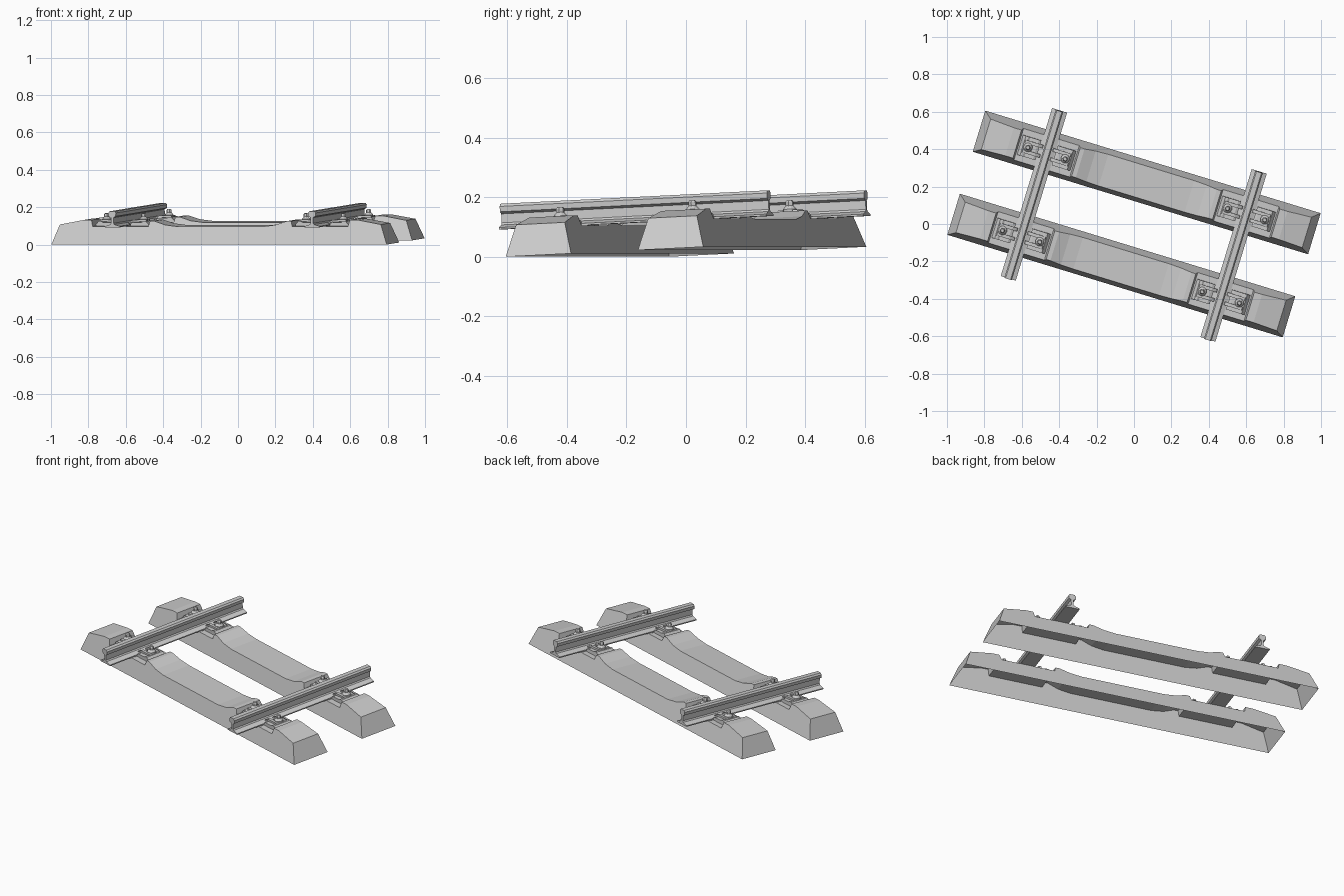
import bpy, bmesh, math
from mathutils import Matrix

cube = bpy.data.objects.get("Cube")
if cube:
    bpy.data.objects.remove(cube, do_unlink=True)

# One plain grey for everything
grey = bpy.data.materials.new("light_grey")
grey.use_nodes = True
COL = (0.6, 0.6, 0.6, 1)
grey.diffuse_color = COL
grey.node_tree.nodes["Principled BSDF"].inputs["Base Color"].default_value = COL

# The track climbs gently along its length and is turned about z
PLACE = (Matrix.Translation((0, 0, 0.0167)) @ Matrix.Rotation(math.radians(-17), 4, 'Z')
         @ Matrix.Rotation(0.048, 4, 'X'))
SLEEPER_Y, RAIL_X, RAIL_LEN = 0.2325, 0.558, 0.94


def finish(name, bm, local=Matrix(), fix=True):
    if fix:
        bmesh.ops.recalc_face_normals(bm, faces=bm.faces)
    mesh = bpy.data.meshes.new(name)
    bm.to_mesh(mesh)
    bm.free()
    mesh.materials.append(grey)
    ob = bpy.data.objects.new(name, mesh)
    bpy.context.collection.objects.link(ob)
    ob.matrix_world = PLACE @ local
    return ob


def extrude_profile(bm, pts, length, y0=0.0):
    """Closed x-z profile extruded along y, centred on y0."""
    ends = [[bm.verts.new((x, y0 + s * length / 2, z)) for x, z in pts] for s in (-1, 1)]
    n = len(pts)
    for i in range(n):
        j = (i + 1) % n
        bm.faces.new((ends[0][i], ends[0][j], ends[1][j], ends[1][i]))
    bm.faces.new(ends[0])
    bm.faces.new(ends[1][::-1])


def lathe(bm, x, z0, rings, sides):
    """Stack of (radius, height) rings around a vertical axis."""
    loops = [[bm.verts.new((x + r * math.cos(2 * math.pi * k / sides),
                            r * math.sin(2 * math.pi * k / sides), z0 + h))
              for k in range(sides)] for r, h in rings]
    for a, b in zip(loops, loops[1:]):
        for k in range(sides):
            m = (k + 1) % sides
            bm.faces.new((a[k], a[m], b[m], b[k]))
    bm.faces.new(loops[0][::-1])
    bm.faces.new(loops[-1])


# Concrete sleeper: hollow shell, tapered walls, recessed rail seats
HALF = [(0.24, 0.095), (0.31, 0.104), (0.37, 0.124), (0.394, 0.124), (0.402, 0.096),
        (0.714, 0.096), (0.722, 0.13), (0.765, 0.13), (0.897, 0.106)]
STATIONS = [(-x, z) for x, z in reversed(HALF)] + HALF


def sleeper(name, y):
    bm = bmesh.new()
    rows = []
    for i, (x, z) in enumerate(STATIONS):
        foot = math.copysign(0.9375, x) if i in (0, len(STATIONS) - 1) else x
        w = 0.115 - 0.28 * z
        rows.append([bm.verts.new(p) for p in
                     ((foot, -0.115, 0), (x, -w, z), (x, w, z), (foot, 0.115, 0))])
    for a, b in zip(rows, rows[1:]):
        for k in range(3):
            bm.faces.new((a[k], b[k], b[k + 1], a[k + 1]))
    bm.faces.new(rows[0])
    bm.faces.new(rows[-1][::-1])
    finish(name, bm, Matrix.Translation((0, y, 0)), fix=False)


# Rail: foot, web and head
RAIL_HALF = [(0.042, 0.098), (0.042, 0.104), (0.012, 0.113), (0.007, 0.120), (0.007, 0.150),
             (0.020, 0.157), (0.021, 0.175), (0.014, 0.184)]
RAIL = RAIL_HALF + [(-x, z) for x, z in reversed(RAIL_HALF)]

# Angled guide plate beside the rail foot, and the clip pressed onto the foot
GUIDE = [(0.046, 0.096), (0.148, 0.096), (0.148, 0.104), (0.132, 0.122), (0.118, 0.122),
         (0.108, 0.116), (0.060, 0.116), (0.046, 0.110)]
CLIP = [(0.028, 0.108), (0.050, 0.116), (0.120, 0.120), (0.130, 0.124), (0.126, 0.130),
        (0.112, 0.130), (0.056, 0.128), (0.030, 0.116)]


def fastening(label, x, y, side):
    local = Matrix.Translation((x, y, 0)) @ Matrix.Rotation(0 if side > 0 else math.pi, 4, 'Z')
    bm = bmesh.new()
    extrude_profile(bm, GUIDE, 0.11)
    finish("guide_plate_" + label, bm, local)
    bm = bmesh.new()
    for s in (-1, 1):
        extrude_profile(bm, CLIP, 0.018, s * 0.026)
    finish("clip_" + label, bm, local)
    # Washer, tapered collar and hexagonal head
    bm = bmesh.new()
    lathe(bm, 0.104, 0.116, [(0.024, 0), (0.024, 0.016), (0.013, 0.028)], 12)
    lathe(bm, 0.104, 0.142, [(0.014, 0), (0.014, 0.014), (0.010, 0.020)], 6)
    finish("bolt_" + label, bm, local)


for end, sy in (("front", -1), ("back", 1)):
    sleeper(end + "_sleeper", sy * SLEEPER_Y)

for hand, sx in (("right", -1), ("left", 1)):
    bm = bmesh.new()
    extrude_profile(bm, RAIL, RAIL_LEN)
    finish(hand + "_rail", bm, Matrix.Translation((sx * RAIL_X, 0, 0)))
    for end, sy in (("front", -1), ("back", 1)):
        # Thin pad between rail and seat
        bm = bmesh.new()
        extrude_profile(bm, [(-0.044, 0.0965), (0.044, 0.0965), (0.044, 0.099), (-0.044, 0.099)], 0.15)
        finish(f"{end}_{hand}_pad", bm, Matrix.Translation((sx * RAIL_X, sy * SLEEPER_Y, 0)))
        for where, side in (("inner", -sx), ("outer", sx)):
            fastening(f"{end}_{hand}_{where}", sx * RAIL_X, sy * SLEEPER_Y, side)
